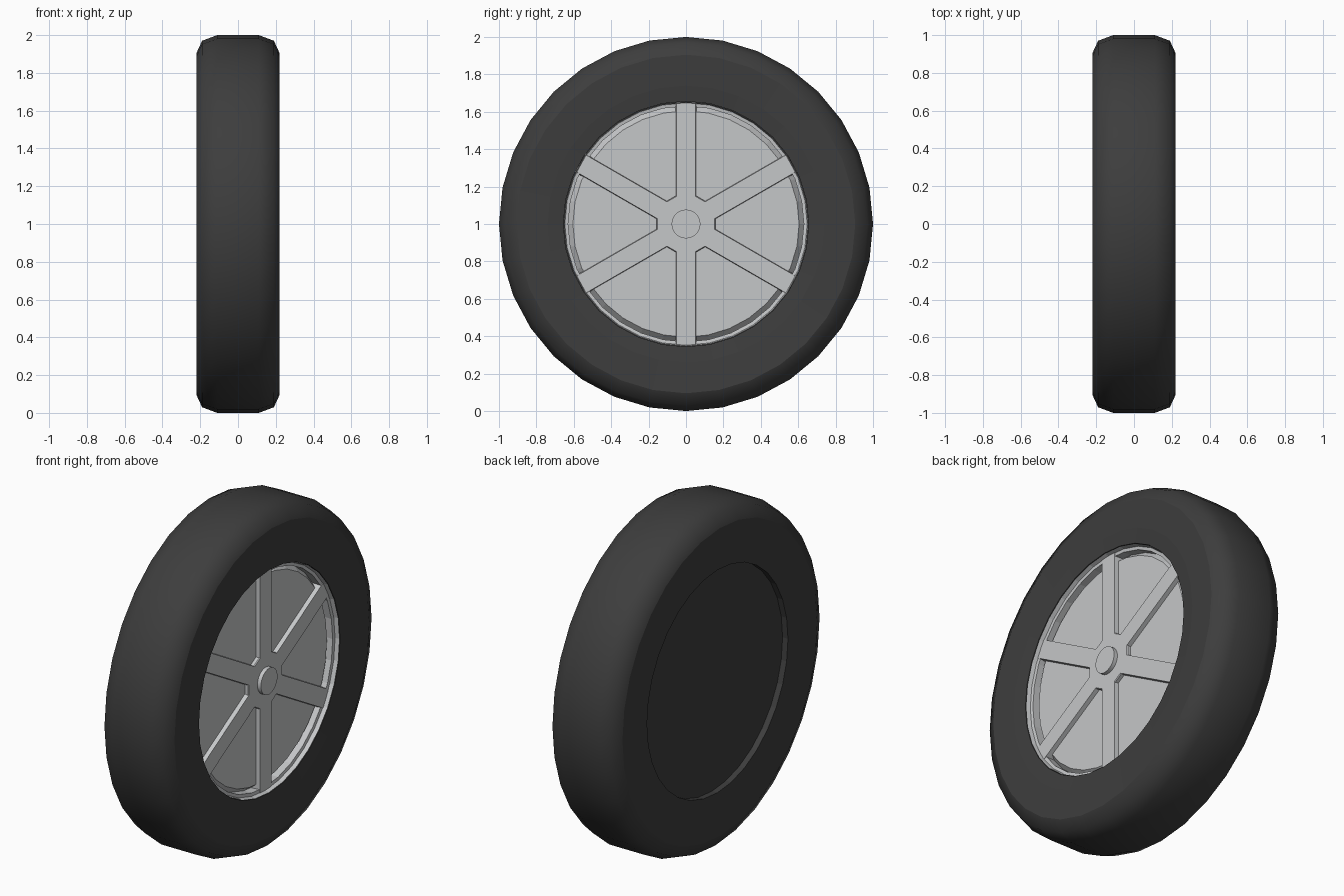
import bpy
import bmesh
from math import cos, sin, pi, radians
from mathutils import Matrix, Vector

cube = bpy.data.objects.get("Cube")
if cube:
    bpy.data.objects.remove(cube, do_unlink=True)

SIDES = 32
AXLE = Vector((0, 0, 1))


def material(name, rgb, roughness):
    mat = bpy.data.materials.new(name)
    mat.use_nodes = True
    colour = (*rgb, 1)
    mat.diffuse_color = colour
    bsdf = mat.node_tree.nodes["Principled BSDF"]
    bsdf.inputs["Base Color"].default_value = colour
    bsdf.inputs["Roughness"].default_value = roughness
    return mat


rubber = material("dark rubber", (0.047, 0.047, 0.047), 0.8)
metal = material("light metal", (0.56, 0.57, 0.58), 0.5)


def finish(name, bm, mat):
    bmesh.ops.recalc_face_normals(bm, faces=bm.faces)
    mesh = bpy.data.meshes.new(name)
    bm.to_mesh(mesh)
    bm.free()
    mesh.materials.append(mat)
    obj = bpy.data.objects.new(name, mesh)
    obj.location = AXLE
    bpy.context.collection.objects.link(obj)
    return obj


def lathe(name, profile, mat, smooth_bands=(), sides=SIDES):
    """Revolve (x, radius) points about the axle; radius 0 closes with a cap."""
    bm = bmesh.new()
    rings = []
    for x, r in profile:
        rings.append([bm.verts.new((x, r * sin(a), r * cos(a)))
                      for a in (2 * pi * i / sides for i in range(sides))])
    for band, (a, b) in enumerate(zip(rings, rings[1:])):
        for i in range(sides):
            j = (i + 1) % sides
            face = bm.faces.new((a[i], a[j], b[j], b[i]))
            face.smooth = band in smooth_bands
    bm.faces.new(rings[0])
    bm.faces.new(rings[-1])
    # a crease wherever a smooth band meets a flat one
    for edge in bm.edges:
        if len({f.smooth for f in edge.link_faces}) > 1:
            edge.smooth = False
    return finish(name, bm, mat)


# tyre: rounded tread, flat sidewalls, closed recessed back
shoulder = [(0.22, 0.905), (0.19, 0.97), (0.11, 1.0)]
tread = [(-x, r) for x, r in shoulder] + shoulder[::-1]
tyre_profile = ([(-0.17, 0.655), (-0.205, 0.655), (-0.215, 0.74)] + tread
                + [(0.215, 0.74), (0.205, 0.656), (0.1, 0.656)])
lathe("tyre", tyre_profile, rubber, smooth_bands=range(3, 8))

# wheel disc: lip, groove and raised face plate
lathe("wheel_disc", [(0.09, 0.654), (0.2, 0.654), (0.178, 0.648), (0.175, 0.63),
                     (0.125, 0.63), (0.155, 0.605)], metal)

# hub and its cap
lathe("hub", [(0.14, 0.182), (0.175, 0.182), (0.18, 0.177)], metal, sides=6)
lathe("hub_cap", [(0.17, 0.077), (0.203, 0.077)], metal, smooth_bands=(0,))


# six spokes with slightly tapered sides
def spoke(name, angle):
    bm = bmesh.new()
    bmesh.ops.create_cube(bm, size=1)
    for v in bm.verts:
        top = v.co.x > 0
        half = 0.052 if top else 0.058
        end = 0.646 if top else 0.652
        v.co = (0.18 if top else 0.125,
                half if v.co.y > 0 else -half,
                end if v.co.z > 0 else 0.1)
    bm.transform(Matrix.Rotation(angle, 4, "X"))
    finish(name, bm, metal)


for i in range(6):
    spoke(f"spoke_{i + 1}", radians(60 * i))
